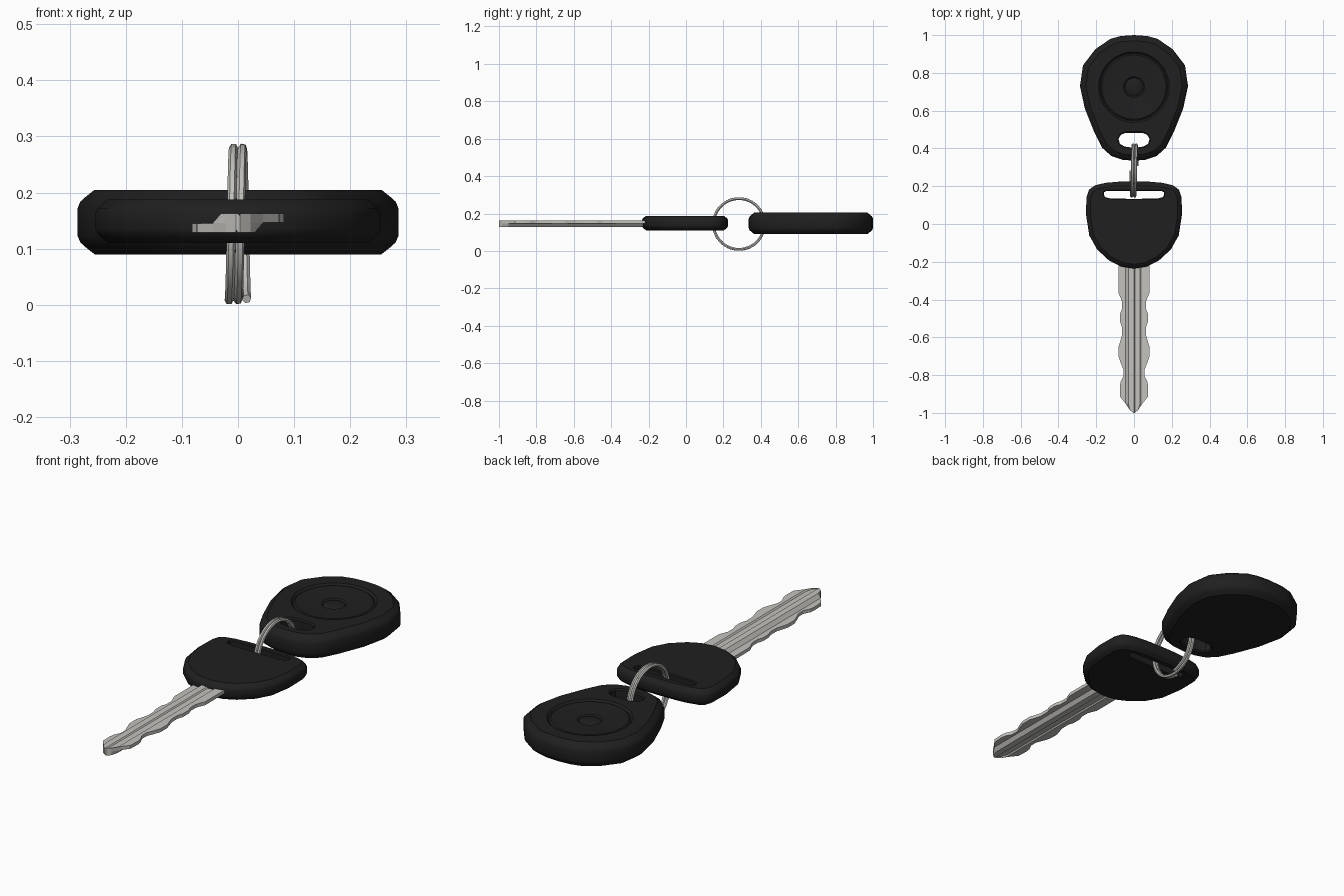
import bpy, bmesh, math
from mathutils import Vector

if "Cube" in bpy.data.objects:
    bpy.data.objects.remove(bpy.data.objects["Cube"])


def material(name, rgb):
    m = bpy.data.materials.new(name)
    m.diffuse_color = (*rgb, 1)
    m.use_nodes = True
    m.node_tree.nodes["Principled BSDF"].inputs["Base Color"].default_value = m.diffuse_color
    return m


BLACK = material("black plastic", (0.014, 0.014, 0.014))
STEEL = material("pale steel", (0.55, 0.54, 0.51))


def outline(half):
    """Closed counter-clockwise outline from right-hand points, top to bottom."""
    return [(-x, y) for x, y in half if x > 0] + list(reversed(half))


def inset(pts, d):
    out = []
    for i, p in enumerate(pts):
        p, a, b = Vector(p), Vector(pts[i - 1]), Vector(pts[(i + 1) % len(pts)])
        e1, e2 = (p - a).normalized(), (b - p).normalized()
        n1, n2 = Vector((-e1.y, e1.x)), Vector((-e2.y, e2.x))
        n = (n1 + n2).normalized()
        out.append(p + n * d / max(n.dot(n1), 0.5))
    return out


def loft(name, rings, mat):
    """Skin a list of equal-length point rings and cap both ends."""
    bm = bmesh.new()
    rows = [[bm.verts.new(p) for p in r] for r in rings]
    n = len(rows[0])
    for a, b in zip(rows, rows[1:]):
        for i in range(n):
            j = (i + 1) % n
            bm.faces.new((a[i], a[j], b[j], b[i]))
    bm.faces.new(rows[0])
    bm.faces.new(rows[-1])
    bmesh.ops.remove_doubles(bm, verts=bm.verts, dist=1e-5)
    bmesh.ops.recalc_face_normals(bm, faces=bm.faces)
    me = bpy.data.meshes.new(name)
    bm.to_mesh(me)
    bm.free()
    me.materials.append(mat)
    ob = bpy.data.objects.new(name, me)
    bpy.context.collection.objects.link(ob)
    return ob


def slab(name, pts, steps):
    return loft(name, [[(p.x, p.y, z) for p in inset(pts, d)] for z, d in steps], BLACK)


def rounded_slab(name, pts, z0, z1, s):
    """Slab with rounded rims; s scales the rounding."""
    rim = [(0, .030), (.012, .015), (.021, .005), (.033, 0)]
    low = [(z0 + h * s, d * s) for h, d in rim]
    return slab(name, pts, low + [(z1 - h * s, d * s) for h, d in reversed(rim)])


def hole_cutter(pts, z0, z1, c):
    """Through-hole that flares at both faces."""
    return slab("hole_cutter", pts, [(z0 - c, -2 * c), (z0 + c, 0), (z1 - c, 0), (z1 + c, -2 * c)])


def activate(ob):
    bpy.ops.object.select_all(action='DESELECT')
    ob.select_set(True)
    bpy.context.view_layer.objects.active = ob


def cut(ob, cutter):
    cutter.hide_render = True
    mod = ob.modifiers.new("cut", 'BOOLEAN')
    mod.operation = 'DIFFERENCE'
    mod.solver = 'EXACT'
    mod.object = cutter
    activate(ob)
    bpy.ops.object.modifier_apply(modifier=mod.name)
    bpy.data.objects.remove(cutter)


def smooth(ob, deg):
    activate(ob)
    bpy.ops.object.shade_smooth_by_angle(angle=math.radians(deg))


# Remote fob: rounded body, ring hole, dished round button on top
fob = rounded_slab("remote_fob", outline([
    (0, 1), (.07, .995), (.125, .98), (.205, .925), (.27, .84), (.286, .73), (.26, .61),
    (.21, .485), (.17, .405), (.12, .36), (.06, .34), (0, .335)]), .09, .205, 1)
cut(fob, hole_cutter(outline([
    (.045, .483), (.07, .472), (.082, .45), (.075, .425), (.05, .41), (0, .403)]), .09, .205, .006))
dish = [(.19, .25), (.187, .205), (.178, .195), (.17, .201), (.055, .194),
        (.048, .188), (.04, .193), (.012, .195)]
cut(fob, loft("dish_cutter", [
    [(r * math.cos(k * math.tau / 32), .725 + r * math.sin(k * math.tau / 32), z)
     for k in range(32)] for r, z in dish], BLACK))
smooth(fob, 35)

# Key head with a wide slot for the ring
head = rounded_slab("key_head", outline([
    (0, .225), (.08, .224), (.15, .218), (.205, .205), (.238, .182), (.252, .14), (.254, .05),
    (.237, -.06), (.195, -.135), (.13, -.195), (.07, -.225), (0, -.236)]), .11, .188, .75)
cut(head, hole_cutter(outline([
    (0, .175), (.145, .175), (.158, .168), (.16, .155), (.152, .142), (.125, .135), (0, .133)]),
    .11, .188, .004))
smooth(head, 35)

# Key blade: stepped, grooved section with wavy cut edges and a pointed tip
top = [(-.083, .145), (-.045, .146), (-.03, .163), (0, .163),
       (.005, .158), (.032, .157), (.038, .163), (.083, .163)]
section = top + [(-x, .292 - z) for x, z in top]
edge = [(-.19, .082), (-.365, .082), (-.39, .071), (-.41, .064), (-.45, .064), (-.475, .073),
        (-.52, .073), (-.545, .064), (-.59, .064), (-.625, .074), (-.65, .082), (-.7, .082),
        (-.73, .072), (-.77, .056), (-.805, .056), (-.835, .071), (-.86, .075), (-.915, .073),
        (-.95, .045), (-.985, .022), (-1, .004)]
loft("key_blade", [[(max(-w, min(w, x)), y, z) for x, z in section] for y, w in edge], STEEL)

# Split ring: two turns of round wire
cu = bpy.data.curves.new("split_ring", 'CURVE')
cu.dimensions = '3D'
cu.bevel_depth = .008
cu.bevel_resolution = 1
cu.use_fill_caps = True
steps = 56
sp = cu.splines.new('POLY')
sp.points.add(steps)
for i, p in enumerate(sp.points):
    t = i / steps * 1.97
    a = t * math.tau
    p.co = (-.016 + .016 * t, .283 - .136 * math.sin(a), .144 - .136 * math.cos(a), 1)
cu.materials.append(STEEL)
ring = bpy.data.objects.new("split_ring", cu)
bpy.context.collection.objects.link(ring)
activate(ring)
bpy.ops.object.convert(target='MESH')
smooth(bpy.context.object, 35)
